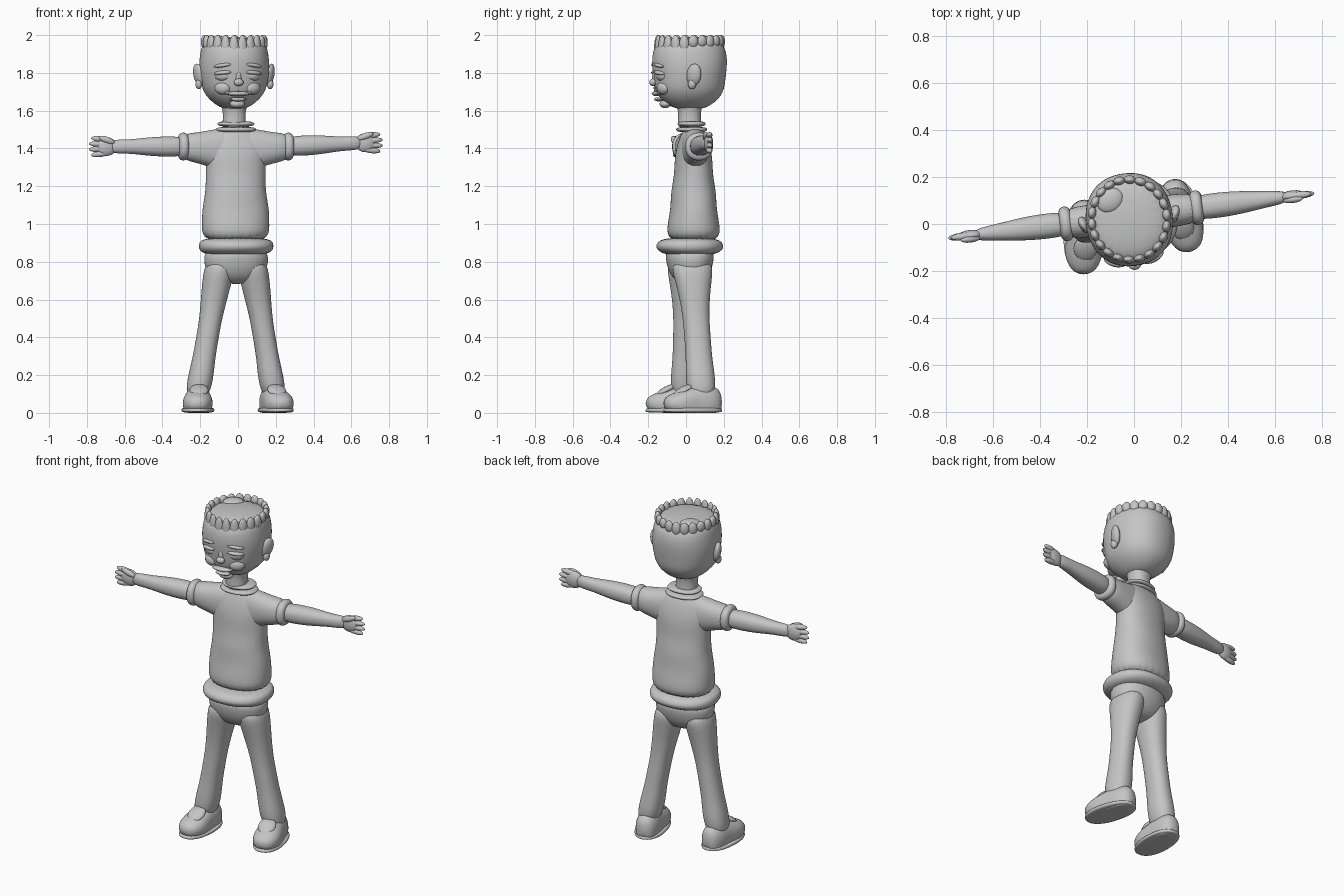
import bpy, bmesh, math, random
from mathutils import Vector, Matrix, Euler

random.seed(4)
cube = bpy.data.objects.get("Cube")
if cube:
    bpy.data.objects.remove(cube)

shade = 0.56
grey = bpy.data.materials.new("plain grey")
grey.use_nodes = True
grey.diffuse_color = (shade, shade, shade, 1)
grey.node_tree.nodes["Principled BSDF"].inputs["Base Color"].default_value = grey.diffuse_color

# The whole figure stands slightly twisted to its left
STANCE = Matrix.Translation((-0.01, 0.02, 0)) @ Matrix.Rotation(math.radians(7), 4, "Z")


def finish(bm, name, centre, angles, scale):
    bmesh.ops.recalc_face_normals(bm, faces=bm.faces)
    for face in bm.faces:
        face.smooth = True
    mesh = bpy.data.meshes.new(name)
    bm.to_mesh(mesh)
    bm.free()
    mesh.materials.append(grey)
    obj = bpy.data.objects.new(name, mesh)
    bpy.context.collection.objects.link(obj)
    turn = Euler([math.radians(angle) for angle in angles])
    obj.matrix_world = STANCE @ Matrix.LocRotScale(Vector(centre), turn, Vector(scale))
    return obj


def rounded(value):
    """Slightly squared circle coordinate."""
    return math.copysign(abs(value) ** 0.9, value)


def loft(name, start, end, size, widths, depths=None, turn=0, segments=24):
    """Evenly spaced oval rings from start to end; widths and depths are shares of size."""
    start, end = Vector(start), Vector(end)
    centre, span = (start + end) / 2, end - start
    axis = max(range(3), key=lambda i: abs(span[i]))
    u, v = [i for i in range(3) if i != axis]
    bm = bmesh.new()
    loops = []
    for step, (width, depth) in enumerate(zip(widths, depths or widths)):
        middle = span * (step / (len(widths) - 1) - 0.5)
        loop = []
        for k in range(segments):
            t = math.tau * k / segments
            point = middle.copy()
            point[u] += rounded(math.cos(t)) * width * size
            point[v] += rounded(math.sin(t)) * depth * size
            point.z = max(point.z, -centre.z)
            loop.append(bm.verts.new(point))
        loops.append(loop)
    for low, high in zip(loops, loops[1:]):
        for k in range(segments):
            bm.faces.new((low[k - 1], low[k], high[k], high[k - 1]))
    bm.faces.new(loops[0])
    bm.faces.new(loops[-1])
    obj = finish(bm, name, centre, (0, 0, turn), (1, 1, 1))
    smooth = obj.modifiers.new("smooth", "SUBSURF")
    smooth.levels = smooth.render_levels = 2


def blob(name, centre, radii, angles=(0, 0, 0)):
    bm = bmesh.new()
    bmesh.ops.create_uvsphere(bm, u_segments=16, v_segments=10, radius=1)
    finish(bm, name, centre, angles, radii)


# Jumper with a rolled hem and a double collar
loft("jumper", (0, 0.02, 0.9), (0, 0.02, 1.53), 0.2,
     (0.9, 0.9, 0.9, 0.8, 0.8, 0.8, 0.9, 0.4), (0.7, 0.7, 0.6, 0.6, 0.5, 0.5, 0.4, 0.2))
loft("jumper_hem", (0, 0, 0.83), (0, 0, 0.93), 0.2, (0.8, 1, 1, 0.9), (0.6, 0.9, 0.9, 0.7))
roll = (0.8, 1, 1, 0.8)
for name, height, size in (("lower_collar", 1.5, 0.11), ("upper_collar", 1.53, 0.1)):
    loft(name, (0, 0.01, height - 0.015), (0, 0.01, height + 0.015), size,
         roll, [share * 0.75 for share in roll])

# Neck and trouser hips
loft("neck", (-0.01, 0, 1.5), (-0.01, 0, 1.66), 0.06, (1.1, 1, 1, 1.4))
loft("hips", (0, 0, 0.68), (0, 0, 0.88), 0.16, (0.6, 1, 1.1, 1), (0.4, 0.7, 0.8, 0.8))

# Limbs, built for each side
for side, sign in (("right", -1), ("left", 1)):
    arm_z = 1.41 + sign * 0.01
    loft(side + "_sleeve", (0, 0.015, 1.39), (sign * 0.3, 0.015, 1.41), 0.1,
         (0.7, 0.7, 0.7, 0.6), (1.2, 1.1, 0.8, 0.7))
    loft(side + "_sleeve_cuff", (sign * 0.25, 0.015, 1.41), (sign * 0.31, 0.015, 1.41), 0.075, roll)
    loft(side + "_arm", (sign * 0.25, 0.015, 1.41), (sign * 0.68, 0.015, arm_z + 0.01), 0.05,
         (1, 1.1, 1, 0.7, 0.5), (1, 1.1, 1, 0.7, 0.8))

    # Flat hand with four stacked fingers and a thumb
    hand_z = arm_z + 0.01
    blob(side + "_palm", (sign * 0.69, 0.015, hand_z), (0.055, 0.024, 0.05))
    for finger in range(4):
        spread = finger - 1.5
        reach = 0.06 - abs(spread) * 0.006
        blob(f"{side}_finger_{finger}", (sign * (0.73 + reach - 0.06), 0.015, hand_z - spread * 0.026),
             (reach, 0.016, 0.016), (0, sign * spread * 5, 0))
    blob(side + "_thumb", (sign * 0.69, 0, hand_z + 0.035), (0.045, 0.015, 0.017), (0, -sign * 20, 0))

    # Trouser leg, one a little ahead of the other
    stride = sign * 0.02
    loft(side + "_leg", (sign * 0.08, 0, 0.82), (sign * 0.21, stride + 0.02, 0.07), 0.1,
         (0.8, 0.8, 0.7, 0.6, 0.6, 0.6, 0.7, 0.6), (1.2, 1, 0.8, 0.7, 0.7, 0.7, 0.8, 0.7))

    # Shoe, flat sole and tongue, with the toe turned out
    foot_x, foot_y, toe_out = sign * 0.21, stride - 0.03, sign * 8
    loft(side + "_shoe", (foot_x, foot_y - 0.16, 0.05), (foot_x, foot_y + 0.16, 0.05), 0.1,
         (0.4, 0.8, 0.8, 0.7, 0.7, 0.4), (0.3, 0.6, 0.8, 1, 1, 0.7), toe_out)
    loft(side + "_sole", (foot_x, foot_y, 0), (foot_x, foot_y, 0.03), 0.16,
         (0.5, 0.55, 0.55, 0.5), (1, 1, 1, 0.9), toe_out)
    blob(side + "_shoe_tongue", (foot_x, foot_y - 0.05, 0.12), (0.05, 0.06, 0.02), (28, 0, toe_out))

# Head with a flat crown
head_x = -0.01
loft("head", (head_x, 0, 1.6), (head_x, 0, 1.99), 0.2,
     (0.3, 0.8, 0.9, 0.95, 0.9, 0.8), (0.4, 0.9, 0.95, 1, 1, 0.8))

# Hair tufts around the crown, long over the forehead
tufts = 22
for tuft in range(tufts):
    t = math.tau * tuft / tufts
    drop = 0.03 + 0.03 * max(0, -math.sin(t)) + random.uniform(0, 0.012)
    blob(f"hair_tuft_{tuft}", (head_x + 0.16 * math.cos(t), 0.17 * math.sin(t), 2 - drop),
         (0.026, 0.018, drop), (0, 0, math.degrees(t) + 90))
blob("crown_swirl", (-0.08, 0.09, 1.97), (0.06, 0.05, 0.025), (0, 0, 30))

# Paired features of the head
for side, sign in (("right", -1), ("left", 1)):
    ear_x, eye_x = head_x + sign * 0.19, head_x + sign * 0.08
    blob(side + "_ear", (ear_x, 0, 1.79), (0.022, 0.04, 0.06), (-10, sign * 8, -sign * 25))
    blob(side + "_ear_lobe", (ear_x, -0.01, 1.74), (0.018, 0.022, 0.026))
    blob(side + "_eye", (eye_x, -0.155, 1.785), (0.045, 0.03, 0.03), (0, 0, sign * 22))
    blob(side + "_eyelid", (eye_x, -0.165, 1.8), (0.05, 0.028, 0.014), (0, sign * 6, sign * 22))
    blob(side + "_brow", (eye_x, -0.17, 1.84), (0.05, 0.022, 0.012), (0, sign * 8, sign * 20))
    blob(side + "_cheek", (eye_x, -0.15, 1.72), (0.045, 0.03, 0.035), (0, 0, sign * 25))
    blob(side + "_mouth_corner", (head_x + sign * 0.055, -0.16, 1.695), (0.022, 0.02, 0.01),
         (0, -sign * 25, sign * 20))

# Nose, lips and chin
blob("nose_bridge", (head_x, -0.18, 1.775), (0.017, 0.02, 0.04))
blob("nose_tip", (head_x, -0.195, 1.75), (0.026, 0.02, 0.02))
blob("upper_lip", (head_x, -0.175, 1.69), (0.06, 0.026, 0.013))
blob("lower_lip", (head_x, -0.165, 1.66), (0.045, 0.024, 0.011))
blob("chin", (head_x, -0.13, 1.635), (0.04, 0.03, 0.022))
